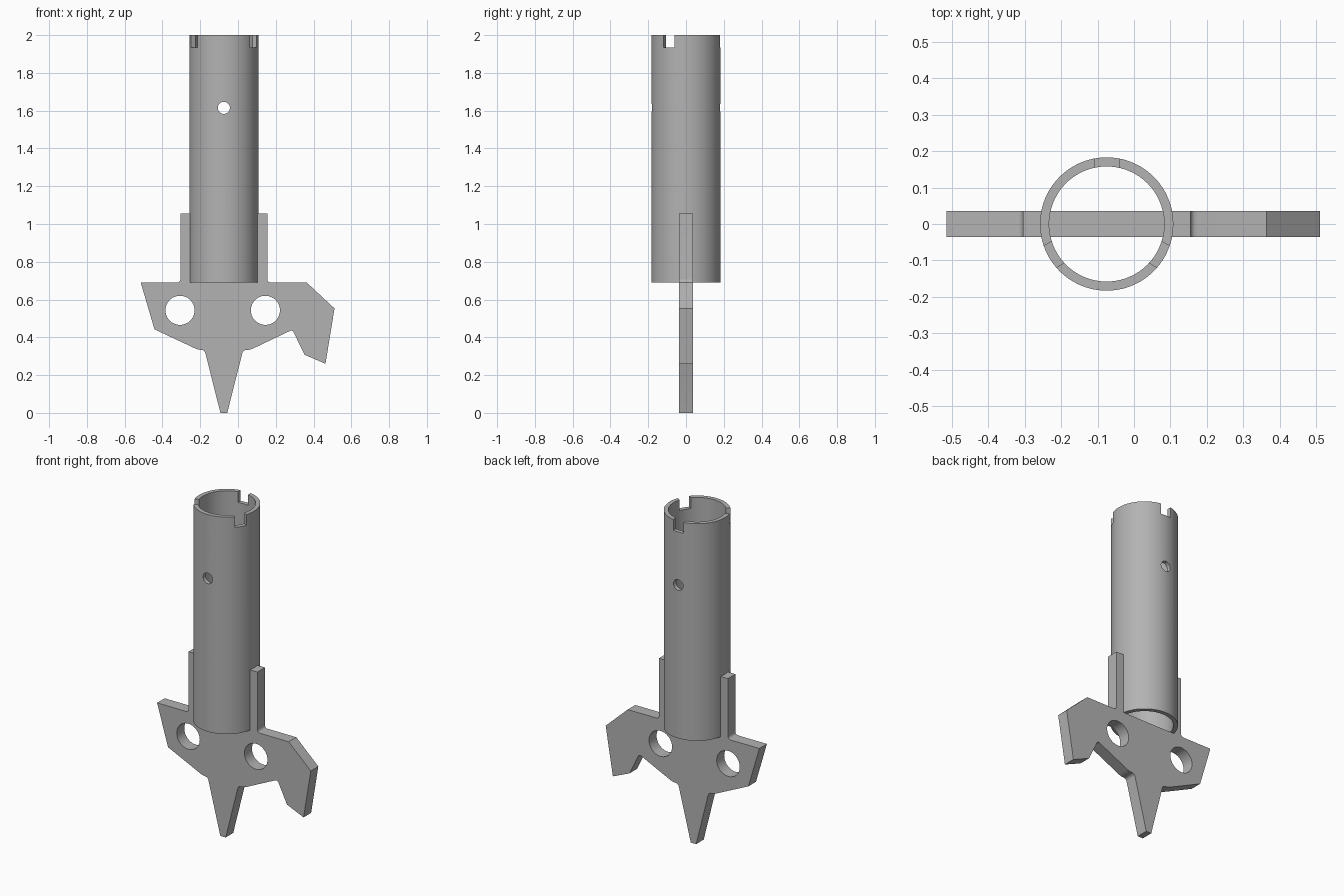
import bpy, bmesh, math
from mathutils import Vector, Matrix

cube = bpy.data.objects.get("Cube")
if cube:
    bpy.data.objects.remove(cube, do_unlink=True)

CX = -0.075              # tube axis
R_OUT, R_IN = 0.183, 0.158
SEAT, TOP = 0.69, 2.0    # tube ends
HALF = 0.036             # half plate thickness

grey = bpy.data.materials.new("plain grey")
grey.use_nodes = True
colour = (0.45, 0.45, 0.45, 1)
grey.diffuse_color = colour
grey.node_tree.nodes["Principled BSDF"].inputs["Base Color"].default_value = colour


def make_object(name, bm):
    bmesh.ops.recalc_face_normals(bm, faces=bm.faces)
    mesh = bpy.data.meshes.new(name)
    bm.to_mesh(mesh)
    bm.free()
    mesh.materials.append(grey)
    ob = bpy.data.objects.new(name, mesh)
    bpy.context.collection.objects.link(ob)
    return ob


def add_cylinder(bm, radius, depth, matrix, sides):
    bmesh.ops.create_cone(bm, cap_ends=True, segments=sides, radius1=radius,
                          radius2=radius, depth=depth, matrix=matrix)


def cut(ob, bm):
    """Subtract the cutter mesh, then smooth the curved faces."""
    cutter = make_object("cutter", bm)
    cutter.hide_render = True
    mod = ob.modifiers.new("cut", "BOOLEAN")
    mod.operation, mod.solver, mod.object = "DIFFERENCE", "EXACT", cutter
    bpy.ops.object.select_all(action="DESELECT")
    bpy.context.view_layer.objects.active = ob
    ob.select_set(True)
    bpy.ops.object.modifier_apply(modifier=mod.name)
    bpy.data.objects.remove(cutter, do_unlink=True)
    bpy.ops.object.shade_smooth_by_angle(angle=math.radians(30))


def rounded(points, steps=5):
    """Outline in x, z with a curved corner where a fillet length is given."""
    out = []
    for i, (x, z, fillet) in enumerate(points):
        p = Vector((x, 0, z))
        if not fillet:
            out.append(p)
            continue
        before = Vector((points[i - 1][0], 0, points[i - 1][1]))
        nxt = points[(i + 1) % len(points)]
        after = Vector((nxt[0], 0, nxt[1]))
        a = p + (before - p).normalized() * fillet
        b = p + (after - p).normalized() * fillet
        for k in range(steps + 1):
            t = k / steps
            out.append(a * (1 - t) ** 2 + p * 2 * t * (1 - t) + b * t * t)
    return out


TURN = Matrix.Rotation(math.pi / 2, 4, "X")

# Tube: ring profile spun around its axis
bm = bmesh.new()
ring = [(R_IN, SEAT), (R_OUT, SEAT), (R_OUT, TOP), (R_IN, TOP)]
verts = [bm.verts.new((CX + r, 0, z)) for r, z in ring]
edges = [bm.edges.new((verts[i], verts[(i + 1) % 4])) for i in range(4)]
bmesh.ops.spin(bm, geom=verts + edges, cent=(CX, 0, 0), axis=(0, 0, 1),
               angle=math.tau, steps=96, use_merge=True)
bmesh.ops.remove_doubles(bm, verts=bm.verts, dist=0.0001)
tube = make_object("tube", bm)

# Three rim notches and a cross hole
bm = bmesh.new()
for degrees in (90, 210, 330):
    bmesh.ops.create_cube(bm, size=1, matrix=Matrix.Translation((CX, 0, TOP))
                          @ Matrix.Rotation(math.radians(degrees), 4, "Z")
                          @ Matrix.Translation((0.17, 0, 0))
                          @ Matrix.Diagonal((0.1, 0.068, 0.13, 1)))
add_cylinder(bm, 0.032, 1, Matrix.Translation((CX, 0, 1.615)) @ TURN, 32)
cut(tube, bm)

# Flat plate: spike, hook, side wing and two uprights that clasp the tube
MID = (R_IN + R_OUT) / 2
outline = [
    (-0.515, SEAT, 0), (-0.442, 0.442, 0), (-0.209, 0.333, 0.02), (-0.177, 0.333, 0.018),
    (-0.093, 0, 0), (-0.057, 0, 0), (0.027, 0.333, 0.018), (0.063, 0.333, 0.02),
    (0.288, 0.44, 0.015), (0.352, 0.308, 0), (0.463, 0.26, 0), (0.511, 0.553, 0),
    (0.364, SEAT, 0), (0.155, SEAT, 0.02), (0.155, 1.055, 0), (CX + MID, 1.055, 0),
    (CX + MID, SEAT, 0), (CX - MID, SEAT, 0), (CX - MID, 1.055, 0),
    (-0.305, 1.055, 0), (-0.305, SEAT, 0.02),
]
bm = bmesh.new()
face = bm.faces.new([bm.verts.new(p - Vector((0, HALF, 0))) for p in rounded(outline)])
grown = bmesh.ops.extrude_face_region(bm, geom=[face])
bmesh.ops.translate(bm, vec=(0, 2 * HALF, 0),
                    verts=[v for v in grown["geom"] if isinstance(v, bmesh.types.BMVert)])
plate = make_object("blade_plate", bm)

# Round holes either side of the tube
bm = bmesh.new()
for side in (-1, 1):
    add_cylinder(bm, 0.077, 1, Matrix.Translation((-0.081 + side * 0.226, 0, 0.543)) @ TURN, 48)
cut(plate, bm)
